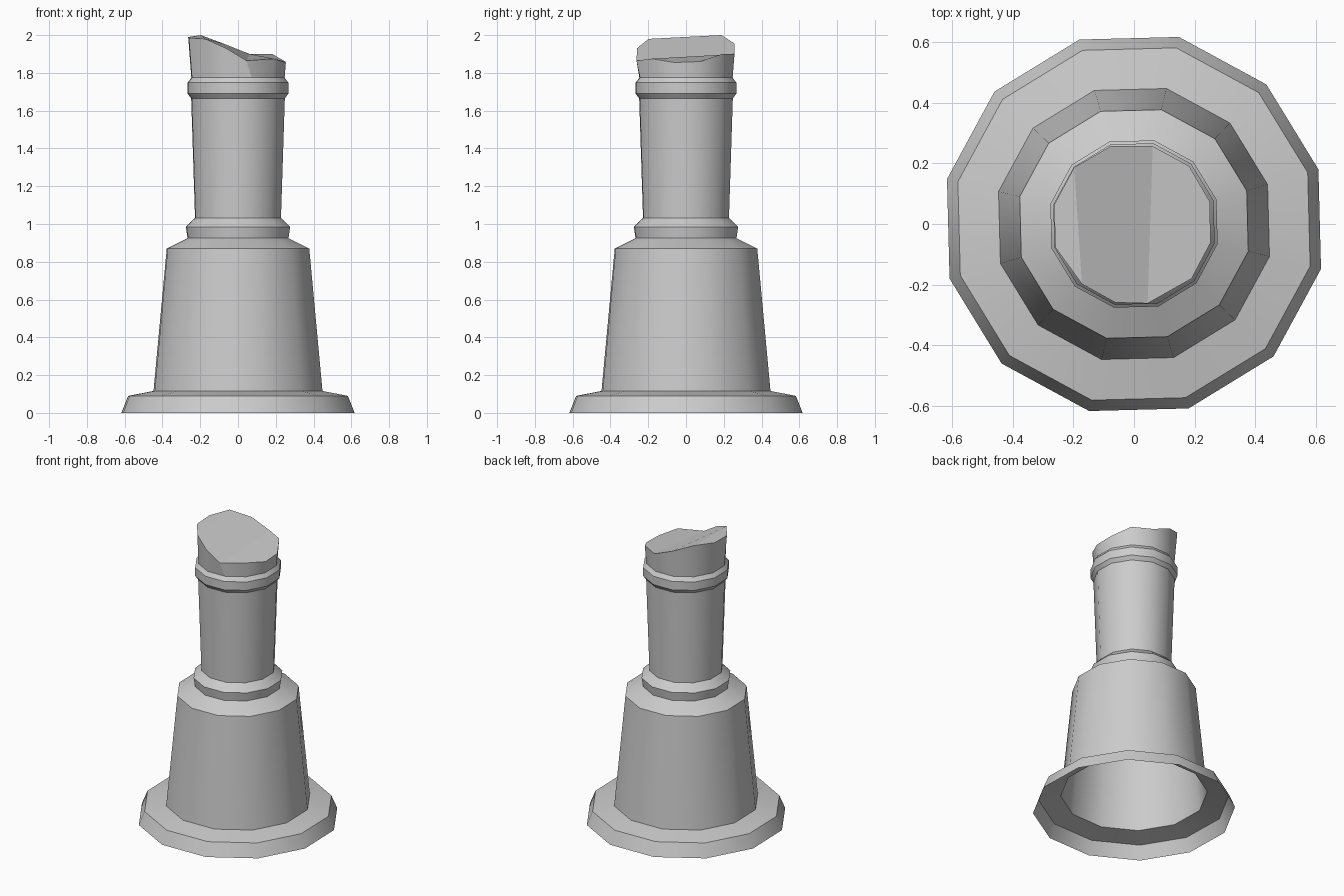
import bpy, bmesh, math

if "Cube" in bpy.data.objects:
    bpy.data.objects.remove(bpy.data.objects["Cube"])

SIDES, OFFSET = 12, math.radians(16.5)

# Lathe profile (radius, height), open underneath
profile = [
    (0.635, 0.0), (0.598, 0.09), (0.46, 0.116),      # flared foot
    (0.388, 0.87), (0.275, 0.925),                   # tapered body and shoulder
    (0.284, 0.985), (0.234, 1.032),                  # lower collar
    (0.255, 1.665), (0.274, 1.69), (0.274, 1.748),   # shaft and upper collar
    (0.254, 1.775),
]

# Broken top: rim heights going round from the right side
rim_heights = [1.86, 1.90, 1.90, 1.955, 2.0, 1.99, 1.985, 1.98, 1.93, 1.865, 1.875, 1.855]
rim_shift = {7: (-0.172, -0.198), 9: (0.045, -0.262)}


def point(radius, i, z):
    a = OFFSET + math.tau * i / SIDES
    return (radius * math.cos(a), radius * math.sin(a), z)


bm = bmesh.new()
rings = [[bm.verts.new(point(r, i, z)) for i in range(SIDES)] for r, z in profile]
rim = []
for i, z in enumerate(rim_heights):
    x, y, _ = point(0.254 + 0.08 * (z - 1.775), i, z)
    x, y = rim_shift.get(i, (x, y))
    rim.append(bm.verts.new((x, y, z)))
rings.append(rim)

for lower, upper in zip(rings, rings[1:]):
    for i in range(SIDES):
        j = (i + 1) % SIDES
        bm.faces.new((lower[i], lower[j], upper[j], upper[i]))

# Fracture facets: flat right part, slope, high left part
for ids in ((9, 10, 11, 0, 1, 2), (2, 3, 4, 7, 8, 9), (4, 5, 6, 7)):
    bm.faces.new([rim[i] for i in ids])

mesh = bpy.data.meshes.new("broken_pillar")
bm.to_mesh(mesh)
bm.free()
pillar = bpy.data.objects.new("broken_pillar", mesh)
bpy.context.collection.objects.link(pillar)
bpy.context.view_layer.objects.active = pillar
pillar.select_set(True)
bpy.ops.object.shade_smooth_by_angle(angle=math.radians(32))
for face in mesh.polygons[-3:]:
    face.use_smooth = False
